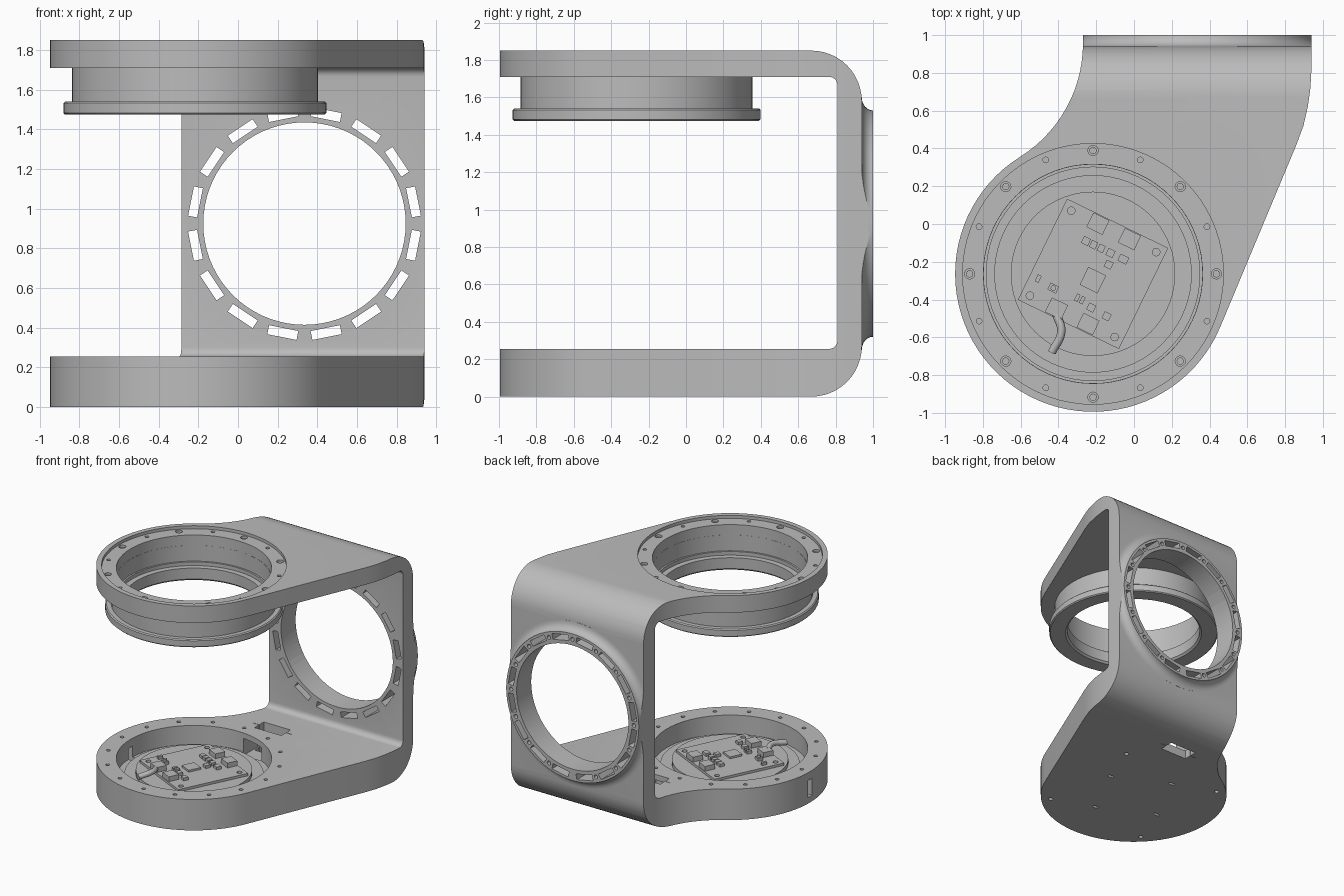
import bpy, bmesh
from math import pi, sin, cos, radians
from mathutils import Matrix, Vector

if "Cube" in bpy.data.objects:
    bpy.data.objects.remove(bpy.data.objects["Cube"], do_unlink=True)

grey = bpy.data.materials.new("machined grey")
grey.use_nodes = True
colour = (0.5, 0.5, 0.5, 1)
grey.diffuse_color = colour
grey.node_tree.nodes["Principled BSDF"].inputs["Base Color"].default_value = colour

CX, CY, R = -0.217, -0.264, 0.73           # round end of the bracket
WX, WZ = 0.335, 0.925                      # centre of the wall opening
DISC = Matrix.Translation((CX, CY, 0))
WALL = Matrix.Translation((WX, 0, WZ)) @ Matrix.Rotation(-pi / 2, 4, 'X')
SEG = 72


def finish(name, bm, matrix=Matrix()):
    bmesh.ops.remove_doubles(bm, verts=bm.verts, dist=1e-5)
    bm.transform(matrix)
    bmesh.ops.recalc_face_normals(bm, faces=bm.faces)
    mesh = bpy.data.meshes.new(name)
    bm.to_mesh(mesh)
    bm.free()
    mesh.materials.append(grey)
    ob = bpy.data.objects.new(name, mesh)
    bpy.context.collection.objects.link(ob)
    return ob


def prism(name, pts, direction):
    bm = bmesh.new()
    face = bm.faces.new([bm.verts.new(p) for p in pts])
    ext = bmesh.ops.extrude_face_region(bm, geom=[face])["geom"]
    bmesh.ops.translate(bm, vec=direction,
                        verts=[v for v in ext if isinstance(v, bmesh.types.BMVert)])
    return finish(name, bm)


def lathe(name, prof, matrix=DISC, ring=False):
    """Revolve (radius, height) points; ring closes the section."""
    bm = bmesh.new()
    vs = [bm.verts.new((r, 0, z)) for r, z in prof]
    pairs = list(zip(vs, vs[1:] + vs[:1])) if ring else list(zip(vs, vs[1:]))
    es = [bm.edges.new(p) for p in pairs]
    bmesh.ops.spin(bm, geom=vs + es, axis=(0, 0, 1), cent=(0, 0, 0),
                   angle=2 * pi, steps=SEG)
    return finish(name, bm, matrix)


def add_box(bm, centre, size, turn=Matrix()):
    bmesh.ops.create_cube(bm, size=1, matrix=turn @ Matrix.Translation(centre)
                          @ Matrix.Diagonal((*size, 1)))


def add_pin(bm, centre, r, h, turn=Matrix(), seg=16):
    bmesh.ops.create_cone(bm, cap_ends=True, segments=seg, radius1=r, radius2=r,
                          depth=h, matrix=turn @ Matrix.Translation(centre))


def circle_of(count, radius, start=0):
    for i in range(count):
        a = start + 2 * pi * i / count
        yield a, radius * cos(a), radius * sin(a)


def boolean(ob, tool, op='DIFFERENCE'):
    mod = ob.modifiers.new("cut", 'BOOLEAN')
    mod.operation, mod.object, mod.solver = op, tool, 'EXACT'
    bpy.context.view_layer.objects.active = ob
    bpy.ops.object.modifier_apply(modifier=mod.name)
    bpy.data.objects.remove(tool, do_unlink=True)


def arc(cx, cy, r, a0, a1, n):
    return [(cx + r * cos(radians(a0 + (a1 - a0) * i / n)),
             cy + r * sin(radians(a0 + (a1 - a0) * i / n))) for i in range(n + 1)]


# C-shaped side section: outer bends, then inner bends
section = [(-1.05, 0)] + arc(0.67, 0.27, 0.27, -90, 0, 12) + arc(0.67, 1.58, 0.27, 0, 90, 12)
section += [(-1.05, 1.85), (-1.05, 1.71)] + arc(0.765, 1.665, 0.045, 90, 0, 6)
section += arc(0.765, 0.3, 0.045, 0, -90, 6) + [(-1.05, 0.255)]
frame = prism("bracket_frame", [(-1.05, y, z) for y, z in section], (2.1, 0, 0))

# raised collar flaring out of the back wall
flare = [(0, 0.88), (0.68, 0.88)] + [(0.675 - 0.07 * sin(t * pi / 12), 1.0 - 0.06 * cos(t * pi / 12))
                                   for t in range(7)] + [(0, 1.0)]
boolean(frame, lathe("collar_flare", flare, WALL), 'UNION')

# plan outline: round end, concave left sweep, tapered right side
LEFT, TAN = -0.27, 122
k = cos(radians(TAN))
fr = (CX - LEFT + R * k) / (-1 - k)
fx, fy = LEFT - fr, CY + (R + fr) * sin(radians(TAN))
plan = arc(CX, CY, R, -22, TAN - 360, 52) + arc(fx, fy, fr, TAN - 180, 0, 14)[1:]
plan += [(LEFT, 1.05), (0.94, 1.05), (0.94, 0.83), (0.934, 0.72), (0.92, 0.62), (0.897, 0.52), (0.86, 0.42)]
boolean(frame, prism("plan_outline", [(x, y, -0.1) for x, y in plan], (0, 0, 2.1)), 'INTERSECT')

# bores: stepped top seat, bottom pocket, wall opening
boolean(frame, lathe("top_bore", [(0, 1.6), (0.58, 1.6), (0.58, 1.825), (0.69, 1.825),
                                  (0.69, 1.95), (0, 1.95)]))
boolean(frame, lathe("pocket", [(0, 0.1), (0.58, 0.1), (0.58, 0.4), (0, 0.4)]))
boolean(frame, lathe("wall_bore", [(0, 0.7), (0.51, 0.7), (0.51, 1.1), (0, 1.1)], WALL))

# cable slot through the base, its channel to the pocket, side notch
bm = bmesh.new()
add_box(bm, (0, 0, 0), (0.36, 0.12, 0.8))
bmesh.ops.bevel(bm, geom=[e for e in bm.edges if abs(e.verts[0].co.z - e.verts[1].co.z) > 0.1],
                offset=0.058, segments=6, affect='EDGES')
boolean(frame, finish("cable_slot", bm, Matrix.Translation((-0.035, 0.5, 0.1))))
for name, centre, size in (("channel", (-0.04, 0.38, 0.14), (0.26, 0.24, 0.14)),
                           ("side_notch", (-0.9, CY, 0.12), (0.3, 0.05, 0.14))):
    bm = bmesh.new()
    add_box(bm, centre, size)
    boolean(frame, finish(name, bm))

# vent slots around the wall opening with screw holes between
bm = bmesh.new()
for a, x, y in circle_of(16, 0.56, pi / 16):
    add_box(bm, (0, 0, 0), (0.046, 0.15, 0.5),
            WALL @ Matrix.Translation((x, y, 0.9)) @ Matrix.Rotation(a, 4, 'Z'))
for a, x, y in circle_of(16, 0.56):
    add_pin(bm, (x, y, 1.0), 0.016, 0.08, WALL)
boolean(frame, finish("vent_slots", bm))

# screw holes in the top seat and the base rim
bm = bmesh.new()
for a, x, y in circle_of(8, 0.653):
    add_pin(bm, (x, y, 1.83), 0.027, 0.09, DISC)
for a, x, y in circle_of(8, 0.653, pi / 8):
    add_pin(bm, (x, y, 1.83), 0.015, 0.09, DISC)
for a, x, y in circle_of(16, 0.655):
    add_pin(bm, (x, y, 0.25), 0.015, 0.09, DISC)
for a, x, y in circle_of(4, 0.655, pi / 4):
    add_pin(bm, (x, y, 0), 0.018, 0.06, DISC)
for a, x, y in circle_of(4, 0.35, radians(19)):
    add_box(bm, (x, y, 0), (0.05, 0.025, 0.06), DISC)
boolean(frame, finish("screw_holes", bm))

# socket screws in the top seat
bm = bmesh.new()
for a, x, y in circle_of(8, 0.653):
    add_pin(bm, (x, y, 1.795), 0.019, 0.03, DISC)
finish("seat_screws", bm)

# flanged sleeve hanging under the top arm
lathe("lower_sleeve", [(0.579, 1.74), (0.62, 1.74), (0.62, 1.54), (0.655, 1.54), (0.663, 1.532),
                       (0.663, 1.483), (0.655, 1.475), (0.535, 1.475), (0.52, 1.49), (0.52, 1.58),
                       (0.565, 1.58), (0.565, 1.61), (0.579, 1.61)], ring=True)

# stepped mount in the pocket
lathe("board_mount", [(0, 0.09), (0.52, 0.09), (0.52, 0.13), (0.435, 0.13), (0.435, 0.165), (0, 0.165)])

# circuit board with corner holes
BOARD = Matrix.Translation((CX, CY, 0.185)) @ Matrix.Rotation(radians(-26), 4, 'Z')
bm = bmesh.new()
add_box(bm, (0, 0, -0.012), (0.595, 0.595, 0.024))
board = finish("circuit_board", bm, BOARD)
bm = bmesh.new()
for sx in (-1, 1):
    for sy in (-1, 1):
        add_pin(bm, (sx * 0.25, sy * 0.25, 0), 0.02, 0.1, BOARD)
boolean(board, finish("corner_holes", bm))

# board components: connectors, chip and small parts
bm = bmesh.new()
for sx in (-1, 1):
    for sy in (-1, 1):
        add_box(bm, (sx * 0.093, sy * 0.25, 0.02), (0.095, 0.085, 0.04))
add_box(bm, (0.014, -0.03, 0.008), (0.105, 0.105, 0.016))
for x, y, w in ((-0.11, 0.14, 0.04), (-0.065, 0.14, 0.035), (-0.02, 0.14, 0.035), (0.035, 0.14, 0.04),
                (0.11, 0.14, 0.05), (0.053, 0.08, 0.04), (-0.156, -0.16, 0.05), (-0.25, -0.15, 0.022),
                (-0.02, -0.15, 0.02), (0.01, -0.15, 0.02), (0.07, -0.165, 0.04), (0.163, -0.17, 0.04)):
    add_box(bm, (x, y, 0.012), (w, 0.04, 0.024))
add_pin(bm, (-0.156, -0.16, 0.02), 0.014, 0.04)
finish("board_components", bm, BOARD)

# short cable leaving one connector
curve = bpy.data.curves.new("cable", 'CURVE')
curve.dimensions, curve.bevel_depth, curve.use_fill_caps = '3D', 0.022, True
spline = curve.splines.new('BEZIER')
spline.bezier_points.add(2)
for p, co in zip(spline.bezier_points, ((-0.41, -0.48, 0.205), (-0.385, -0.57, 0.215), (-0.435, -0.68, 0.2))):
    p.co = co
    p.handle_left_type = p.handle_right_type = 'AUTO'
curve.materials.append(grey)
bpy.context.collection.objects.link(bpy.data.objects.new("cable", curve))

# smooth the round walls, keep edges crisp
for ob in bpy.context.collection.objects:
    if ob.type == 'MESH' and ob.data.materials and ob.data.materials[0] == grey:
        bpy.ops.object.select_all(action='DESELECT')
        ob.select_set(True)
        bpy.context.view_layer.objects.active = ob
        bpy.ops.object.shade_smooth_by_angle(angle=radians(25))
